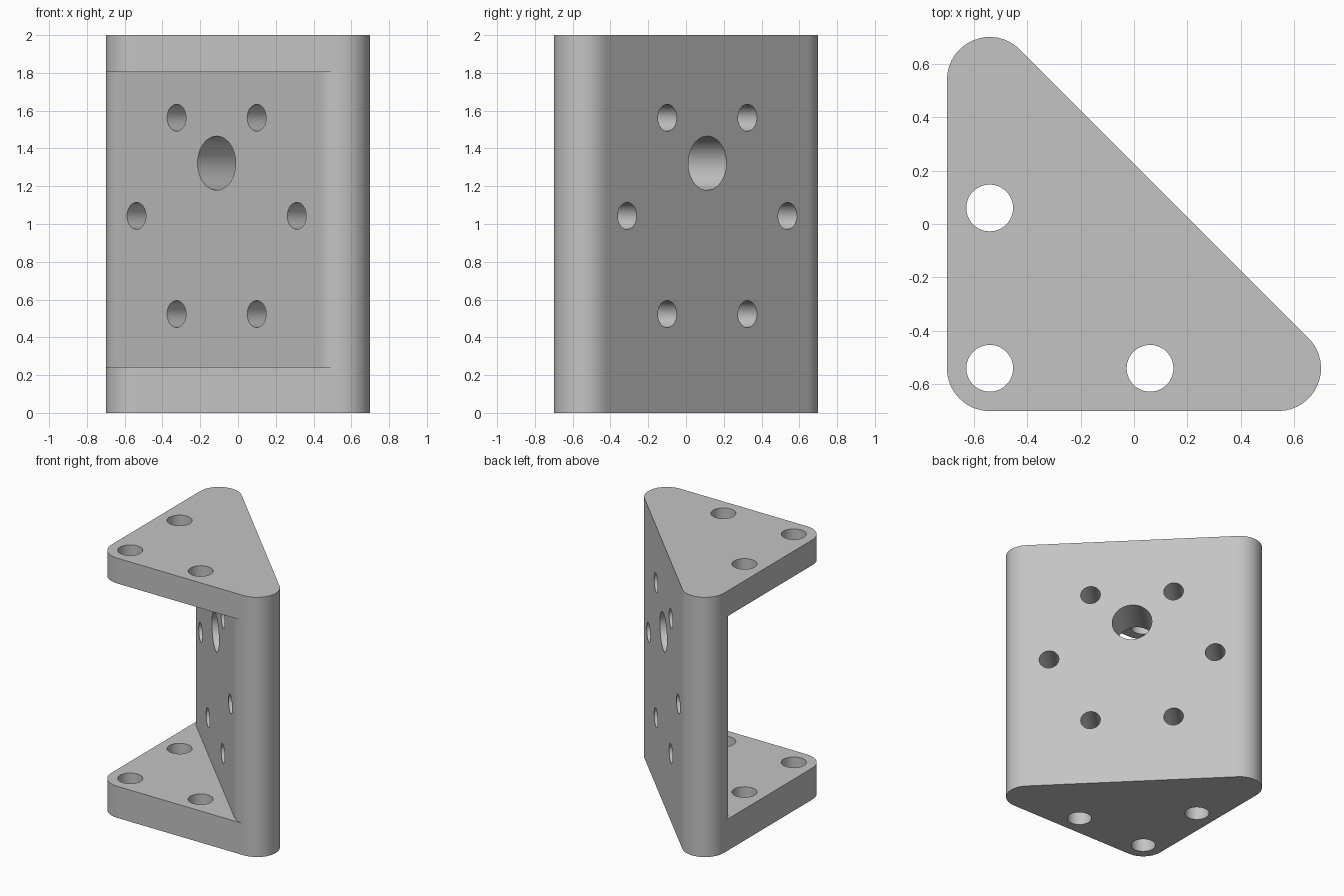
import bpy
import bmesh
from math import cos, sin, pi, radians, sqrt
from mathutils import Vector

cube = bpy.data.objects.get("Cube")
if cube:
    bpy.data.objects.remove(cube)

C, R = 0.54, 0.16              # corner centre offset and corner radius
HEIGHT = 2.0
PLATE_LOW, PLATE_HIGH = 0.243, 1.805


def arc(cx, cy, start, end, steps=16):
    angles = [radians(start + (end - start) * i / steps) for i in range(steps + 1)]
    return [(cx + R * cos(a), cy + R * sin(a)) for a in angles]


def prism(name, outline, z0, z1):
    bm = bmesh.new()
    face = bm.faces.new([bm.verts.new((x, y, z0)) for x, y in outline])
    top = bmesh.ops.extrude_face_region(bm, geom=[face])["geom"]
    verts = [v for v in top if isinstance(v, bmesh.types.BMVert)]
    bmesh.ops.translate(bm, verts=verts, vec=(0, 0, z1 - z0))
    bmesh.ops.recalc_face_normals(bm, faces=bm.faces)
    mesh = bpy.data.meshes.new(name)
    bm.to_mesh(mesh)
    bm.free()
    obj = bpy.data.objects.new(name, mesh)
    bpy.context.collection.objects.link(obj)
    return obj


def cylinder(name, radius, depth, centre, axis):
    bpy.ops.mesh.primitive_cylinder_add(vertices=48, radius=radius, depth=depth, location=centre)
    obj = bpy.context.object
    obj.name = name
    obj.rotation_euler = Vector(axis).to_track_quat("Z", "Y").to_euler()
    return obj


def cut(target, cutter):
    cutter.hide_render = True
    mod = target.modifiers.new("cut", "BOOLEAN")
    mod.operation, mod.solver, mod.object = "DIFFERENCE", "EXACT", cutter
    bpy.context.view_layer.objects.active = target
    bpy.ops.object.modifier_apply(modifier=mod.name)
    bpy.data.objects.remove(cutter)


# Rounded triangular block
outline = arc(-C, -C, 180, 270) + arc(C, -C, 270, 405) + arc(-C, C, 45, 180)
bracket = prism("mounting_bracket", outline, 0, HEIGHT)

# Open space between the two plates, leaving a round-ended diagonal wall
gap = arc(-C, C, 182, 225) + arc(C, -C, 225, 268)
gap += [(C - 0.01, -1.2), (-1.2, -1.2), (-1.2, C - 0.01)]
cut(bracket, prism("gap_cutter", gap, PLATE_LOW, PLATE_HIGH))

# Bolt holes through both plates
for x, y in [(-C, -C), (-C, 0.06), (0.06, -C)]:
    cut(bracket, cylinder("plate_hole_cutter", 0.0875, 3, (x, y, 1), (0, 0, 1)))


# Ring of six holes and one large hole through the diagonal wall
def wall_hole(along, z, radius):
    offset = along / sqrt(2)
    cut(bracket, cylinder("wall_hole_cutter", radius, 0.6, (offset, -offset, z), (1, 1, 0)))


for i in range(6):
    wall_hole(0.6 * cos(i * pi / 3), 1.043 + 0.6 * sin(i * pi / 3), 0.071)
wall_hole(0, 1.322, 0.143)

# Grey metal
grey = bpy.data.materials.new("grey_metal")
grey.use_nodes = True
colour = (0.55, 0.55, 0.55, 1)
grey.diffuse_color = colour
grey.node_tree.nodes["Principled BSDF"].inputs["Base Color"].default_value = colour
bracket.data.materials.clear()
bracket.data.materials.append(grey)
for face in bracket.data.polygons:
    face.material_index = 0

# Smooth rounds, flat large faces
bpy.ops.object.select_all(action="DESELECT")
bracket.select_set(True)
bpy.context.view_layer.objects.active = bracket
bpy.ops.object.shade_smooth_by_angle(angle=radians(30))
for face in bracket.data.polygons:
    if face.area > 0.1:
        face.use_smooth = False
